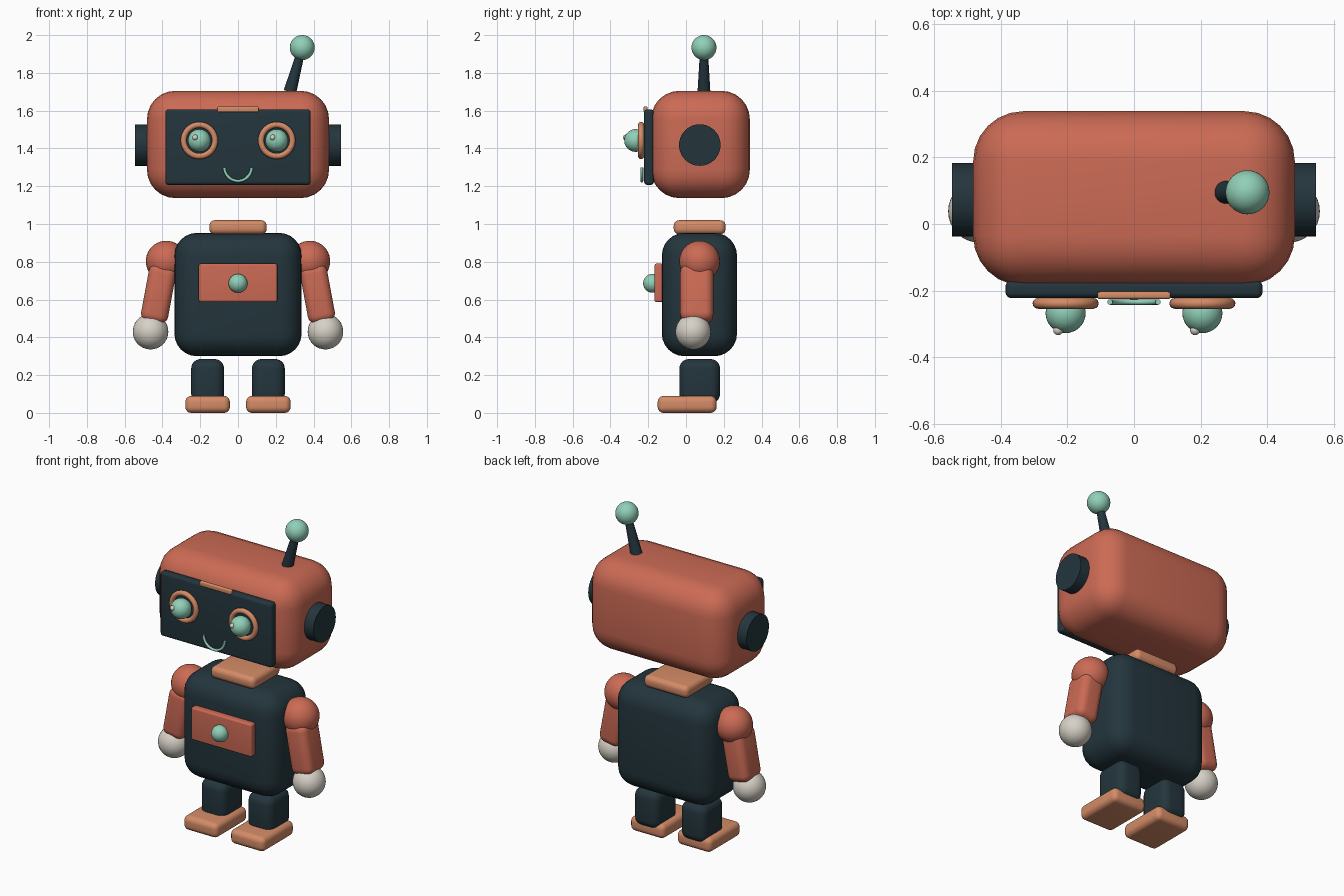
import bpy, bmesh, math
from mathutils import Matrix, Vector

old = bpy.data.objects.get("Cube")
if old:
    bpy.data.objects.remove(old, do_unlink=True)


def material(name, r, g, b):
    m = bpy.data.materials.new(name)
    m.use_nodes = True
    m.diffuse_color = (r, g, b, 1)
    m.node_tree.nodes["Principled BSDF"].inputs["Base Color"].default_value = (r, g, b, 1)
    return m


RED = material("terracotta", 0.60, 0.145, 0.09)
DARK = material("dark_slate", 0.017, 0.036, 0.046)
ORANGE = material("soft_orange", 0.66, 0.26, 0.135)
MINT = material("mint", 0.28, 0.63, 0.48)
WHITE = material("off_white", 0.68, 0.64, 0.57)


def finish(bm, name, mat):
    mesh = bpy.data.meshes.new(name)
    bmesh.ops.recalc_face_normals(bm, faces=bm.faces)
    bm.to_mesh(mesh)
    bm.free()
    mesh.materials.append(mat)
    ob = bpy.data.objects.new(name, mesh)
    bpy.context.collection.objects.link(ob)
    bpy.ops.object.select_all(action="DESELECT")
    ob.select_set(True)
    bpy.context.view_layer.objects.active = ob
    bpy.ops.object.shade_smooth_by_angle(angle=math.radians(35))
    return ob


def rounded_box(name, mat, x, y, z, radius, tilt=0.0):
    """Box given by (min, max) on each axis, rounded, tilted about its centre."""
    bm = bmesh.new()
    bmesh.ops.create_cube(bm, size=1)
    size = Vector((b - a for a, b in (x, y, z)))
    mid = Vector(((a + b) / 2 for a, b in (x, y, z)))
    bmesh.ops.scale(bm, vec=size, verts=bm.verts)
    bmesh.ops.bevel(bm, geom=bm.edges[:], offset=radius, segments=6,
                    profile=0.5, affect="EDGES", clamp_overlap=True)
    bm.transform(Matrix.Translation(mid) @ Matrix.Rotation(tilt, 4, "Y"))
    return finish(bm, name, mat)


def ball(name, mat, centre, radius):
    bm = bmesh.new()
    bmesh.ops.create_uvsphere(bm, u_segments=32, v_segments=20, radius=radius,
                              matrix=Matrix.Translation(centre))
    return finish(bm, name, mat)


def rod(name, mat, start, end, r1, r2):
    start, end = Vector(start), Vector(end)
    axis = end - start
    bm = bmesh.new()
    turn = axis.to_track_quat("Z", "Y").to_matrix().to_4x4()
    bmesh.ops.create_cone(bm, cap_ends=True, segments=40, radius1=r1, radius2=r2,
                          depth=axis.length,
                          matrix=Matrix.Translation((start + end) / 2) @ turn)
    return finish(bm, name, mat)


def arc_tube(name, mat, centre, radius, tube, begin, sweep, steps=40, sides=12):
    """Round tube swept along an arc in the x-z plane."""
    bm = bmesh.new()
    closed = sweep >= math.tau
    rings = []
    for i in range(steps if closed else steps + 1):
        a = begin + sweep * i / steps
        ring = []
        for j in range(sides):
            b = math.tau * j / sides
            r = radius + tube * math.cos(b)
            offset = Vector((r * math.cos(a), tube * math.sin(b), r * math.sin(a)))
            ring.append(bm.verts.new(Vector(centre) + offset))
        rings.append(ring)
    pairs = list(zip(rings, rings[1:]))
    if closed:
        pairs.append((rings[-1], rings[0]))
    else:
        bm.faces.new(rings[0])
        bm.faces.new(rings[-1])
    for p, q in pairs:
        for j in range(sides):
            k = (j + 1) % sides
            bm.faces.new((p[j], p[k], q[k], q[j]))
    return finish(bm, name, mat)


def span(centre, half):
    return (centre - half, centre + half)


# Head and face
rounded_box("head", RED, span(0, 0.482), (-0.185, 0.338), (1.137, 1.705), 0.15)
rounded_box("face_plate", DARK, span(0, 0.385), (-0.222, -0.17), (1.207, 1.607), 0.018)
rounded_box("brow_bar", ORANGE, span(0, 0.11), (-0.225, -0.203), (1.592, 1.622), 0.008)
arc_tube("smile", MINT, (0, -0.234, 1.30), 0.072, 0.008, math.pi, math.pi)

# Antenna
rod("antenna_stem", DARK, (0.275, 0.095, 1.70), (0.33, 0.095, 1.90), 0.034, 0.022)
ball("antenna_tip", MINT, (0.34, 0.095, 1.934), 0.066)

# Body
rounded_box("neck", ORANGE, span(0, 0.152), (-0.065, 0.21), (0.945, 1.02), 0.03)
rounded_box("torso", DARK, span(0, 0.337), (-0.128, 0.27), (0.30, 0.953), 0.12)
rounded_box("chest_panel", RED, span(0, 0.208), (-0.167, -0.12), (0.586, 0.79), 0.012)
ball("chest_button", MINT, (0, -0.177, 0.686), 0.05)

# Paired parts
for side, s in (("left", 1), ("right", -1)):
    rod(side + "_ear", DARK, (s * 0.44, 0.073, 1.418), (s * 0.545, 0.073, 1.418), 0.11, 0.11)
    eye_x = s * 0.205
    arc_tube(side + "_eye_ring", ORANGE, (eye_x, -0.238, 1.442), 0.083, 0.016, 0, math.tau)
    ball(side + "_eye", MINT, (eye_x, -0.267, 1.442), 0.06)
    ball(side + "_eye_glint", WHITE, (eye_x - 0.022, -0.318, 1.458), 0.015)
    ball(side + "_shoulder", RED, (s * 0.38, 0.072, 0.803), 0.108)
    rounded_box(side + "_arm", RED, span(s * 0.421, 0.0725), span(0.057, 0.088),
                span(0.63, 0.155), 0.045, -s * math.radians(10.5))
    ball(side + "_hand", WHITE, (s * 0.463, 0.038, 0.43), 0.094)
    rounded_box(side + "_leg", DARK, span(s * 0.161, 0.087), (-0.035, 0.18), (0.05, 0.285), 0.05)
    rounded_box(side + "_foot", ORANGE, span(s * 0.161, 0.118), (-0.15, 0.162), (0, 0.09), 0.032)
